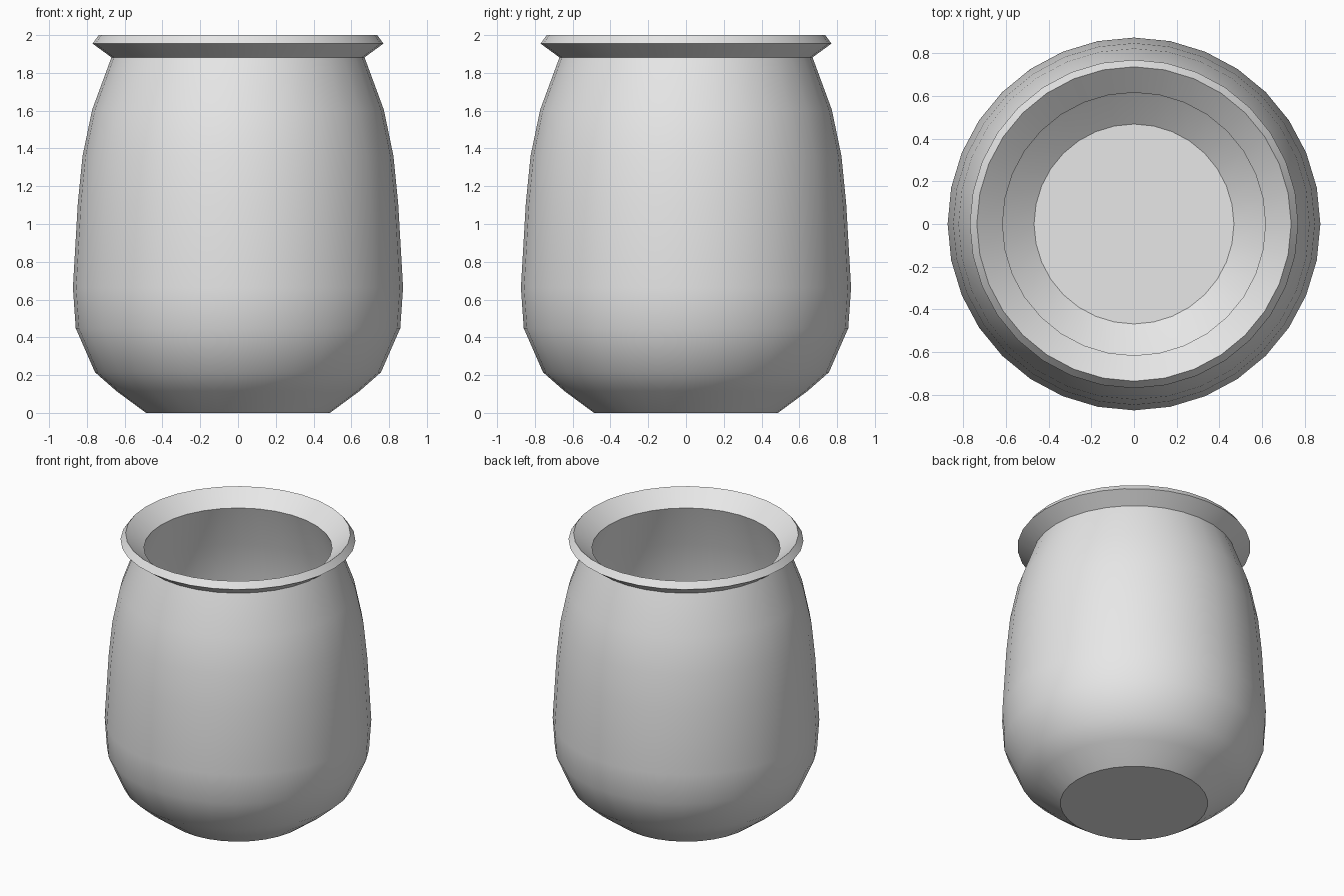
import bpy
import bmesh
import math

cube = bpy.data.objects.get("Cube")
if cube:
    bpy.data.objects.remove(cube, do_unlink=True)

SIDES = 32
WALL = 0.056

# Outer profile (radius, height), from the base up to the flared lip
PROFILE = [(0.487, 0), (0.643, 0.115), (0.757, 0.215), (0.859, 0.448),
           (0.874, 0.663), (0.848, 1.11), (0.823, 1.36), (0.772, 1.605),
           (0.67, 1.882), (0.77, 1.955)]

# Glaze colour
glaze = bpy.data.materials.new("light grey glaze")
glaze.use_nodes = True
colour = (0.8, 0.8, 0.8, 1)
glaze.diffuse_color = colour
bsdf = next(n for n in glaze.node_tree.nodes if n.type == 'BSDF_PRINCIPLED')
bsdf.inputs["Base Color"].default_value = colour

# Outer skin: rings joined by quads, with one flat cap for the base
bm = bmesh.new()
rings = [[bm.verts.new((r * math.cos(2 * math.pi * i / SIDES),
                        r * math.sin(2 * math.pi * i / SIDES), z))
          for i in range(SIDES)] for r, z in PROFILE]
for low, high in zip(rings, rings[1:]):
    for i in range(SIDES):
        j = (i + 1) % SIDES
        bm.faces.new((low[i], low[j], high[j], high[i]))
bm.faces.new(rings[0][::-1])
mesh = bpy.data.meshes.new("pot")
bm.to_mesh(mesh)
bm.free()
mesh.materials.append(glaze)
pot = bpy.data.objects.new("pot", mesh)
bpy.context.collection.objects.link(pot)

# Give the wall its thickness, inwards, which also forms the rim
bpy.ops.object.select_all(action='DESELECT')
pot.select_set(True)
bpy.context.view_layer.objects.active = pot
wall = pot.modifiers.new("wall", 'SOLIDIFY')
wall.thickness = WALL
wall.offset = -1
bpy.ops.object.modifier_apply(modifier=wall.name)

# Smooth body with crisp base, neck and rim edges
bpy.ops.object.shade_smooth_by_angle(angle=math.radians(30))
